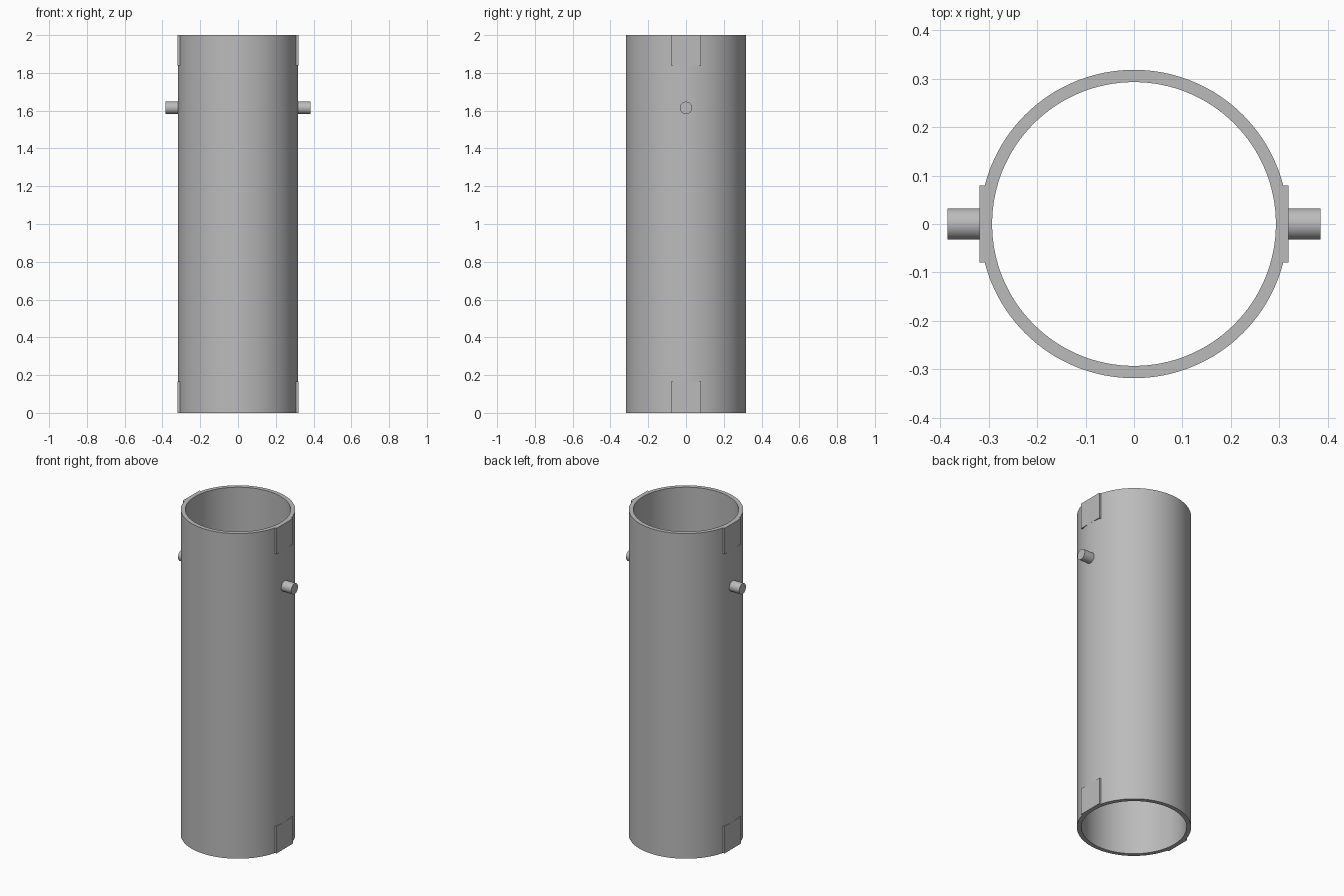
import bpy, bmesh, math
from mathutils import Matrix

if "Cube" in bpy.data.objects:
    bpy.data.objects.remove(bpy.data.objects["Cube"])

R_OUT, R_IN, H = 0.3186, 0.2932, 2.0
SEG = 128

steel = bpy.data.materials.new("grey_steel")
steel.diffuse_color = (0.5, 0.5, 0.5, 1)
steel.use_nodes = True
steel.node_tree.nodes["Principled BSDF"].inputs["Base Color"].default_value = steel.diffuse_color


def finish(name, bm, smooth=True):
    bmesh.ops.recalc_face_normals(bm, faces=bm.faces)
    mesh = bpy.data.meshes.new(name)
    bm.to_mesh(mesh)
    bm.free()
    mesh.materials.append(steel)
    obj = bpy.data.objects.new(name, mesh)
    bpy.context.collection.objects.link(obj)
    if smooth:
        bpy.ops.object.select_all(action='DESELECT')
        obj.select_set(True)
        bpy.context.view_layer.objects.active = obj
        bpy.ops.object.shade_smooth_by_angle(angle=math.radians(30))
    return obj


# Open tube: rectangular wall section revolved about z
bm = bmesh.new()
section = [(R_IN, 0), (R_OUT, 0), (R_OUT, H), (R_IN, H)]
rings = []
for i in range(SEG):
    a = 2 * math.pi * i / SEG
    rings.append([bm.verts.new((r * math.cos(a), r * math.sin(a), z)) for r, z in section])
for i in range(SEG):
    a, b = rings[i], rings[(i + 1) % SEG]
    for j in range(4):
        k = (j + 1) % 4
        bm.faces.new((a[j], b[j], b[k], a[k]))
finish("tube", bm)

for side, label in ((-1, "left"), (1, "right")):
    # Flat pads flush with the tube ends
    for z0, z1, end in ((0, 0.165, "lower"), (1.84, H, "upper")):
        bm = bmesh.new()
        x0, x1 = 0.303, R_OUT + 0.0004
        bmesh.ops.create_cube(bm, size=1, matrix=Matrix.Translation(
            (side * (x0 + x1) / 2, 0, (z0 + z1) / 2)) @ Matrix.Diagonal((x1 - x0, 0.16, z1 - z0, 1)))
        finish(f"{label}_{end}_pad", bm, False)

    # Side pin
    x0, x1 = 0.305, 0.385
    bm = bmesh.new()
    bmesh.ops.create_cone(bm, cap_ends=True, segments=48, radius1=0.0325, radius2=0.0325,
                          depth=x1 - x0, matrix=Matrix.Translation((side * (x0 + x1) / 2, 0, 1.615))
                          @ Matrix.Rotation(math.pi / 2, 4, 'Y'))
    finish(f"{label}_pin", bm)
